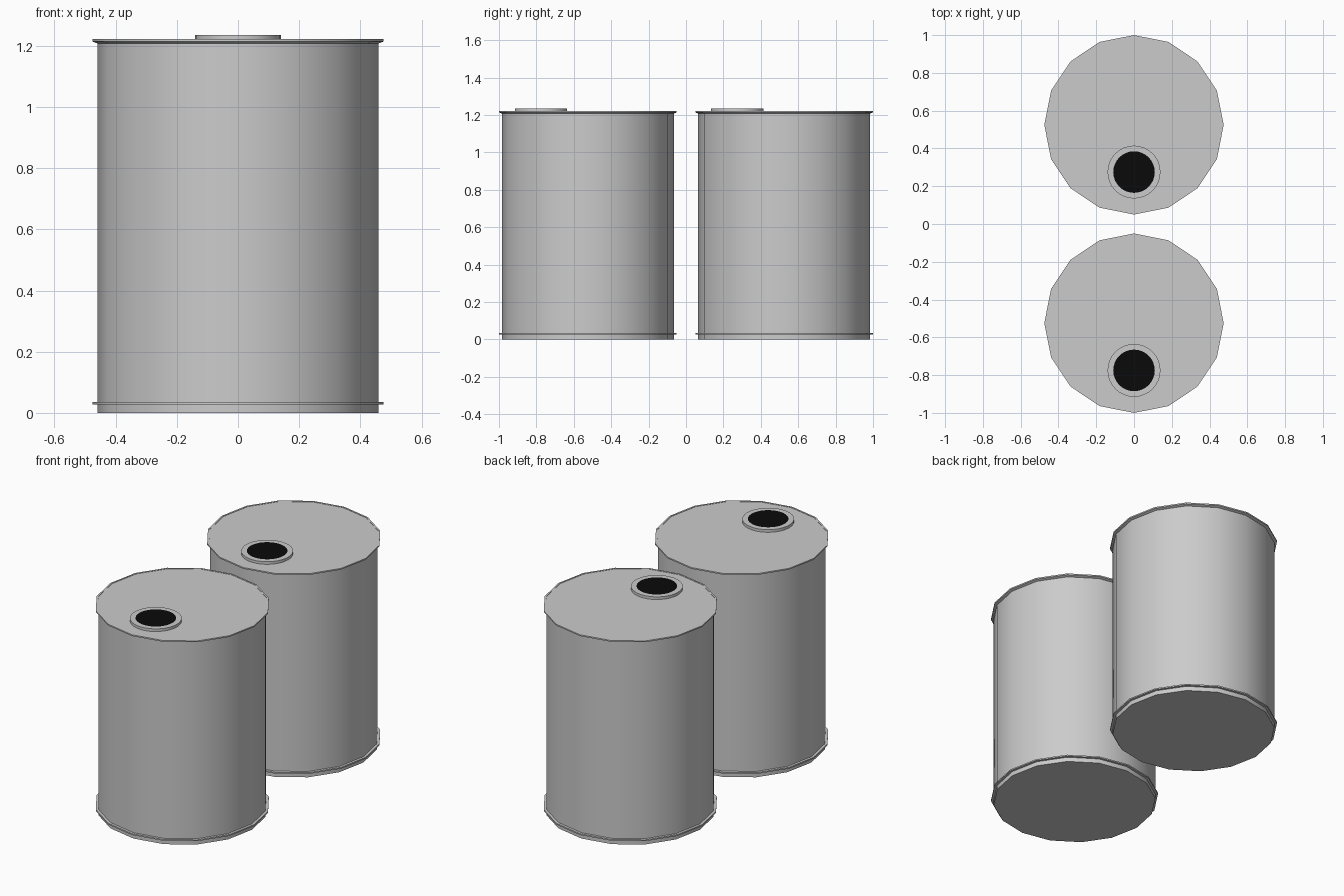
import bpy, bmesh
from math import sin, cos, pi, radians

cube = bpy.data.objects.get("Cube")
if cube:
    bpy.data.objects.remove(cube, do_unlink=True)


def material(name, rgb, roughness=0.6):
    m = bpy.data.materials.new(name)
    m.use_nodes = True
    m.diffuse_color = (*rgb, 1)
    bsdf = m.node_tree.nodes["Principled BSDF"]
    bsdf.inputs["Base Color"].default_value = (*rgb, 1)
    bsdf.inputs["Roughness"].default_value = roughness
    return m


GREY = material("drum grey", (0.6, 0.6, 0.6))
BLACK = material("opening black", (0.003, 0.003, 0.003))


def lathe(name, profile, sides, centre, mats):
    """Spin a (radius, height) profile and cap both ends."""
    bm = bmesh.new()
    rings = [[bm.verts.new((r * cos(2 * pi * i / sides), r * sin(2 * pi * i / sides), z))
              for i in range(sides)] for r, z in profile]
    for low, high in zip(rings, rings[1:]):
        for i in range(sides):
            j = (i + 1) % sides
            bm.faces.new((low[i], low[j], high[j], high[i]))
    bm.faces.new(rings[0][::-1])
    cap = bm.faces.new(rings[-1])
    cap.material_index = len(mats) - 1
    mesh = bpy.data.meshes.new(name)
    bm.to_mesh(mesh)
    bm.free()
    for m in mats:
        mesh.materials.append(m)
    obj = bpy.data.objects.new(name, mesh)
    obj.location = centre
    bpy.context.collection.objects.link(obj)
    bpy.ops.object.select_all(action="DESELECT")
    obj.select_set(True)
    bpy.context.view_layer.objects.active = obj
    bpy.ops.object.shade_smooth_by_angle(angle=radians(35))
    return obj


BODY, RIM = 0.46, 0.475
# Shell: base, lower rolled rim, wall, upper rim, slightly sunken lid
shell = [(BODY, 0), (BODY, 0.027), (RIM, 0.027), (RIM, 0.035), (BODY, 0.035),
         (BODY, 1.208), (RIM, 1.214), (RIM, 1.222), (0.465, 1.222), (0.465, 1.22)]
# Bung collar, whose flat top carries the dark opening
collar = [(0.14, 0), (0.14, 0.016), (0.11, 0.016)]

for side, y in (("front", -0.525), ("back", 0.525)):
    lathe(side + "_drum", shell, 16, (0, y, 0), [GREY])
    lathe(side + "_bung", collar, 32, (0, y - 0.25, 1.22), [GREY, BLACK])
